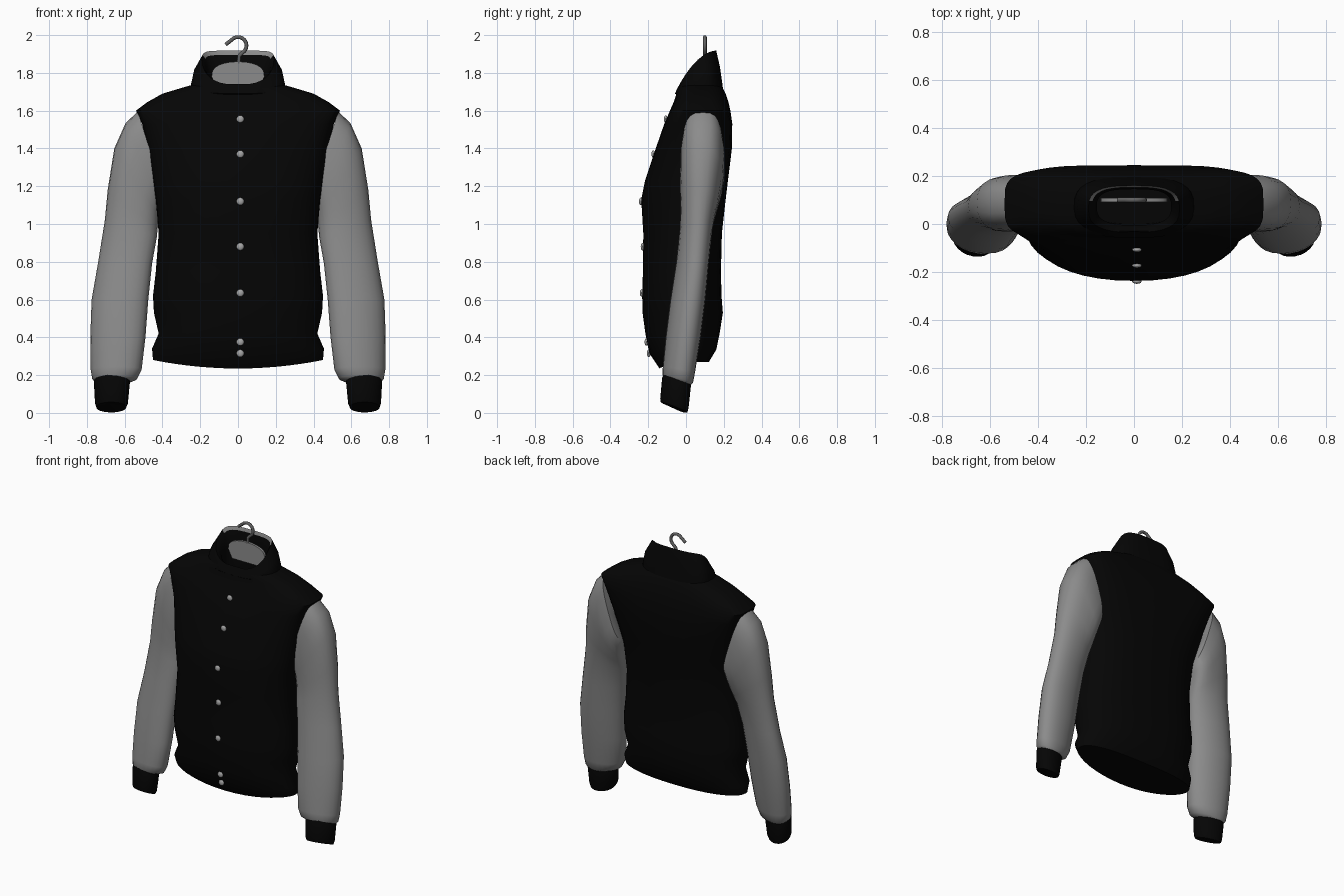
import bpy, bmesh, math


def material(name, r, g, b):
    m = bpy.data.materials.new(name)
    m.diffuse_color = (r, g, b, 1)
    return m


BLACK = material("black wool", 0.0015, 0.0015, 0.0015)
GREY = material("grey leather", 0.26, 0.26, 0.26)
SILVER = material("button silver", 0.38, 0.38, 0.38)
STEEL = material("hook steel", 0.12, 0.12, 0.12)


def finish(name, bm, *mats, angle=50):
    bmesh.ops.recalc_face_normals(bm, faces=bm.faces)
    me = bpy.data.meshes.new(name)
    bm.to_mesh(me)
    bm.free()
    ob = bpy.data.objects.new(name, me)
    bpy.context.collection.objects.link(ob)
    for m in mats:
        me.materials.append(m)
    bpy.ops.object.select_all(action='DESELECT')
    ob.select_set(True)
    bpy.context.view_layer.objects.active = ob
    bpy.ops.object.shade_smooth_by_angle(angle=math.radians(angle))
    return ob


def power(t, p):
    return math.copysign(abs(t) ** (2 / p), t)


def loft(rings, seg, cap_start=False, cap_end=False):
    """Ring: x centre, z, half width, front y, back y, front and back squareness,
    tilt x, tilt y, bend y, skew."""
    bm = bmesh.new()
    loops = []
    for cx, z, hw, yf, yb, pf, pb, tx, ty, bend, skew in rings:
        loop = []
        for i in range(seg):
            a = 2 * math.pi * i / seg
            p = pf if i > seg / 2 else pb
            u, v = power(math.cos(a), p), power(math.sin(a), p)
            loop.append(bm.verts.new((cx + hw * u, (yf + yb) / 2 + (yb - yf) / 2 * v + skew * u,
                                      z + tx * u + ty * v - bend * v * v)))
        loops.append(loop)
    for a, b in zip(loops, loops[1:]):
        for i in range(seg):
            j = (i + 1) % seg
            bm.faces.new((a[i], a[j], b[j], b[i]))
    if cap_start:
        bm.faces.new(loops[0][::-1])
    if cap_end:
        bm.faces.new(loops[-1])
    return bm


# Body: z, half width, front y, back y, front and back squareness
BODY = [(0.28, 0.45, -0.14, 0.12, 2.1, 2.4), (0.34, 0.455, -0.195, 0.16, 2.05, 2.4),
        (0.42, 0.42, -0.215, 0.178, 2.05, 2.4), (0.53, 0.445, -0.23, 0.195, 2.05, 2.4),
        (0.62, 0.45, -0.232, 0.188, 2.05, 2.5), (0.75, 0.435, -0.228, 0.185, 2.1, 2.5),
        (0.95, 0.42, -0.226, 0.19, 2.15, 2.6), (1.13, 0.435, -0.237, 0.21, 2.2, 2.6),
        (1.23, 0.45, -0.217, 0.222, 2.3, 2.8), (1.40, 0.475, -0.16, 0.243, 2.7, 3.4),
        (1.53, 0.508, -0.115, 0.245, 3.3, 4.2), (1.60, 0.54, -0.085, 0.235, 3.6, 4.6),
        (1.645, 0.48, -0.065, 0.225, 3.3, 3.6), (1.69, 0.40, -0.05, 0.21, 3, 3),
        (1.72, 0.30, -0.045, 0.195, 2.8, 2.8), (1.74, 0.23, -0.03, 0.18, 2.8, 2.8)]
bm = loft([(0, *r, 0, 0, 0, 0) for r in BODY], 40, cap_start=True)
for v in bm.verts:  # hem dips towards the middle
    if v.co.z < 0.35:
        drop = 1 - min(1, abs(v.co.x) / 0.45) ** 2
        v.co.z -= drop * (0.045 if v.co.y < 0 else 0.012) * (1 if v.co.z < 0.3 else 0.5)
finish("jacket_body", bm, BLACK)


def front_y(z):
    if z < 0.4:  # on the dipped hem
        return -0.195 - (z - 0.3175) * 0.195
    for a, b in zip(BODY, BODY[1:]):
        if a[0] <= z <= b[0]:
            return a[2] + (b[2] - a[2]) * (z - a[0]) / (b[0] - a[0])


# Standing collar, open in the middle, with a grey rim at the back of the neck:
# z, half width, front y, back y, tilt, bend
COLLAR = [(1.685, 0.25, -0.05, 0.20, 0.0, 0), (1.735, 0.25, -0.058, 0.19, 0.035, 0.01),
          (1.80, 0.235, -0.05, 0.18, 0.06, 0.03), (1.87, 0.19, -0.035, 0.16, 0.09, 0.042),
          (1.85, 0.175, -0.018, 0.153, 0.087, 0.042), (1.77, 0.155, -0.005, 0.145, 0.04, 0.02),
          (1.60, 0.18, 0.0, 0.15, 0, 0)]
bm = loft([(0, z, w, f, b, 2.7, 3, 0, t, bend, 0) for z, w, f, b, t, bend in COLLAR], 32, cap_end=True)
bm.faces.ensure_lookup_table()
for f in bm.faces[96:128]:
    f.material_index = 1 if f.calc_center_median().z > 1.885 else 0
finish("collar", bm, BLACK, GREY)

# Hanger plate seen inside the neck
bm = bmesh.new()
outline = [(-0.11, 1.72), (0.11, 1.72)] + [
    (0.14 * math.cos(math.pi * i / 12), 1.78 + 0.08 * max(0, math.sin(math.pi * i / 12)) ** 0.7)
    for i in range(13)]
face = bm.faces.new([bm.verts.new((x, 0.092, z)) for x, z in outline])
ext = bmesh.ops.extrude_face_region(bm, geom=[face])
bmesh.ops.translate(bm, vec=(0, 0.016, 0), verts=[v for v in ext['geom'] if isinstance(v, bmesh.types.BMVert)])
finish("hanger_plate", bm, GREY, angle=30)

# Hanger hook
path = [(-0.066, 1.95), (-0.052, 1.96)]
path += [(0.045 * math.cos(math.radians(a)), 1.945 + 0.045 * math.sin(math.radians(a)))
         for a in range(140, -61, -20)]
path += [(0.006, 1.89), (0.004, 1.85)]
cu = bpy.data.curves.new("hanger_hook", 'CURVE')
cu.dimensions = '3D'
cu.bevel_depth = 0.01
cu.bevel_resolution = 2
cu.use_fill_caps = True
sp = cu.splines.new('POLY')
sp.points.add(len(path) - 1)
for p, (x, z) in zip(sp.points, path):
    p.co = (x, 0.1, z, 1)
cu.materials.append(STEEL)
bpy.context.collection.objects.link(bpy.data.objects.new("hanger_hook", cu))

# Sleeves and cuffs: inner x, inner z, outer x, outer z, front y, back y, squareness, tilt y, skew
SLEEVE = [(0.39, 1.15, 0.53, 1.595, -0.02, 0.195, 2.8, 0, 0), (0.41, 1.10, 0.595, 1.535, -0.03, 0.205, 2.7, 0, 0),
          (0.42, 1.04, 0.655, 1.40, -0.032, 0.195, 2.4, 0, 0.005), (0.425, 0.98, 0.69, 1.18, -0.028, 0.165, 2.2, 0, 0.01),
          (0.43, 0.93, 0.705, 1.02, -0.032, 0.14, 2.1, 0, 0.015), (0.455, 0.79, 0.74, 0.80, -0.05, 0.118, 2.1, 0, 0.02),
          (0.475, 0.60, 0.775, 0.60, -0.08, 0.10, 2.1, 0, 0.02), (0.49, 0.40, 0.782, 0.40, -0.105, 0.075, 2.1, 0, 0.02),
          (0.51, 0.23, 0.78, 0.23, -0.12, 0.045, 2.1, -0.015, 0.02), (0.535, 0.18, 0.772, 0.18, -0.122, 0.035, 2.1, -0.02, 0.018),
          (0.59, 0.16, 0.75, 0.16, -0.11, 0.015, 2.1, -0.02, 0.015)]
CUFF = [(0.58, 0.19, 0.755, 0.19, -0.115, 0.02, 2.1, -0.02, 0.014), (0.572, 0.165, 0.763, 0.165, -0.125, 0.025, 2.1, -0.02, 0.014),
        (0.583, 0.05, 0.757, 0.05, -0.135, 0.012, 2.1, -0.025, 0.014), (0.592, 0.03, 0.75, 0.03, -0.132, 0.006, 2.1, -0.027, 0.014),
        (0.615, 0.027, 0.725, 0.027, -0.115, -0.01, 2.1, -0.025, 0.01)]
for side, s in (("left", -1), ("right", 1)):
    for part, rows, mat in (("sleeve", SLEEVE, GREY), ("cuff", CUFF, BLACK)):
        rings = [(s * (a + b) / 2, (za + zb) / 2, (b - a) / 2, yf, yb, p, p, s * (zb - za) / 2, t, 0, s * k)
                 for a, za, b, zb, yf, yb, p, t, k in rows]
        finish(f"{side}_{part}", loft(rings, 24, True, True), mat)

# Buttons down the front
for n, z in enumerate((1.555, 1.37, 1.12, 0.88, 0.635, 0.375, 0.315)):
    bm = bmesh.new()
    bmesh.ops.create_uvsphere(bm, u_segments=12, v_segments=8, radius=0.02)
    bmesh.ops.scale(bm, vec=(1, 0.5, 1), verts=bm.verts)
    bmesh.ops.translate(bm, vec=(0.012, front_y(z) - 0.003, z), verts=bm.verts)
    finish(f"button_{n + 1}", bm, SILVER)
